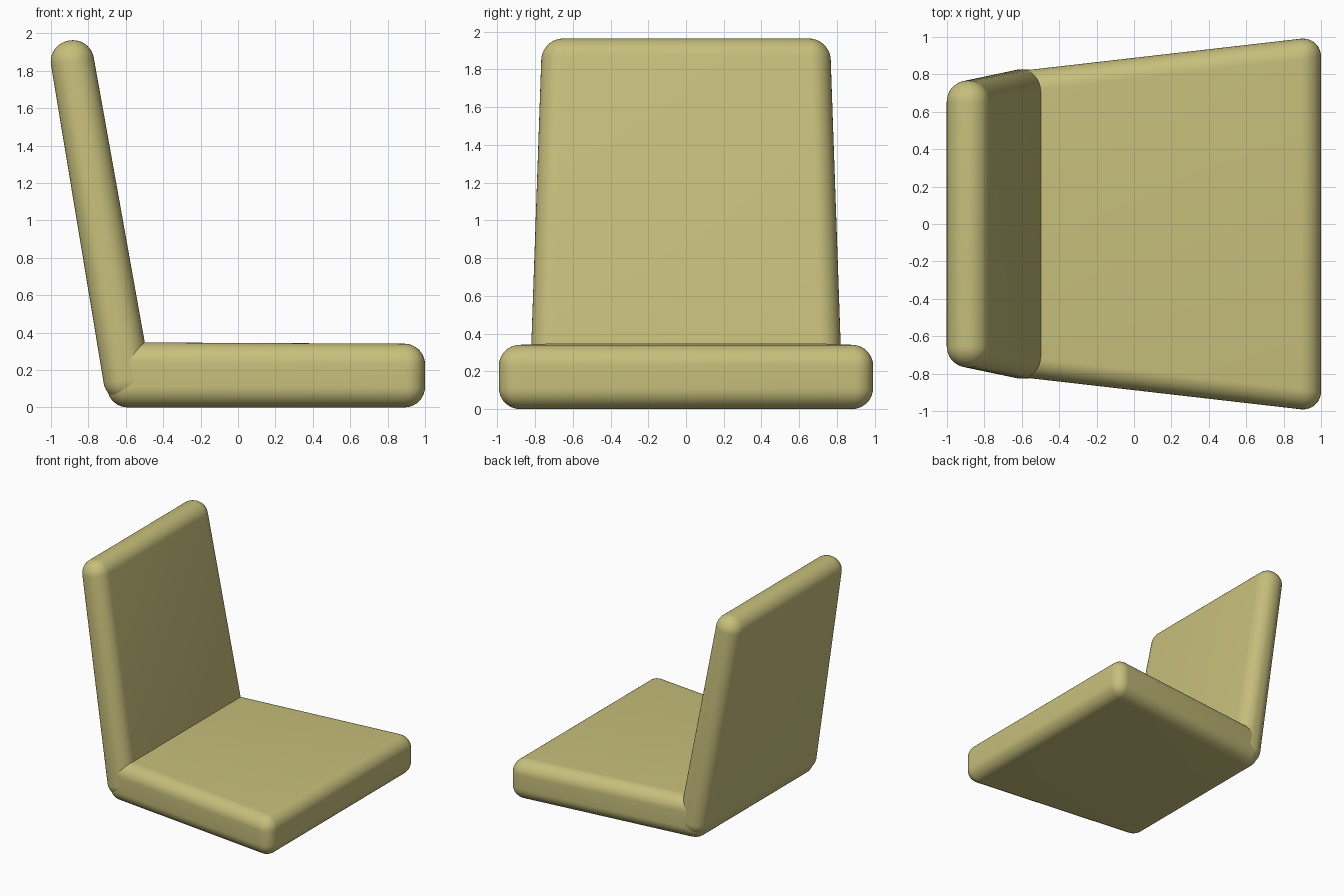
import bpy, bmesh, math

if "Cube" in bpy.data.objects:
    bpy.data.objects.remove(bpy.data.objects["Cube"])

mat = bpy.data.materials.new("khaki")
mat.diffuse_color = (0.57, 0.52, 0.20, 1)
mat.use_nodes = True
mat.node_tree.nodes["Principled BSDF"].inputs["Base Color"].default_value = mat.diffuse_color


def cushion(name, profile, radius):
    """Rounded tapered box from four (x, z, half width) side-profile corners."""
    bm = bmesh.new()
    near = [bm.verts.new((x, -w, z)) for x, z, w in profile]
    far = [bm.verts.new((x, w, z)) for x, z, w in profile]
    bm.faces.new(near)
    bm.faces.new(far[::-1])
    for i in range(4):
        j = (i + 1) % 4
        bm.faces.new((near[j], near[i], far[i], far[j]))
    bmesh.ops.recalc_face_normals(bm, faces=bm.faces)
    bmesh.ops.bevel(bm, geom=bm.edges[:], offset=radius, segments=10,
                    profile=0.5, affect='EDGES', clamp_overlap=True)
    mesh = bpy.data.meshes.new(name)
    bm.to_mesh(mesh)
    bm.free()
    mesh.materials.append(mat)
    obj = bpy.data.objects.new(name, mesh)
    bpy.context.collection.objects.link(obj)
    bpy.ops.object.select_all(action='DESELECT')
    bpy.context.view_layer.objects.active = obj
    obj.select_set(True)
    bpy.ops.object.shade_smooth_by_angle(angle=math.radians(35))
    return obj


# Seat cushion, narrower towards the back
cushion("seat", [(-0.70, 0, 0.808), (1.0, 0, 1.003),
                 (1.0, 0.34, 1.003), (-0.70, 0.348, 0.808)], 0.11)

# Leaning backrest, narrower and thinner towards the top
cushion("backrest", [(-0.70, 0.02, 0.83), (-0.447, 0.06, 0.83),
                     (-0.791, 1.981, 0.763), (-1.018, 1.941, 0.763)], 0.112)
